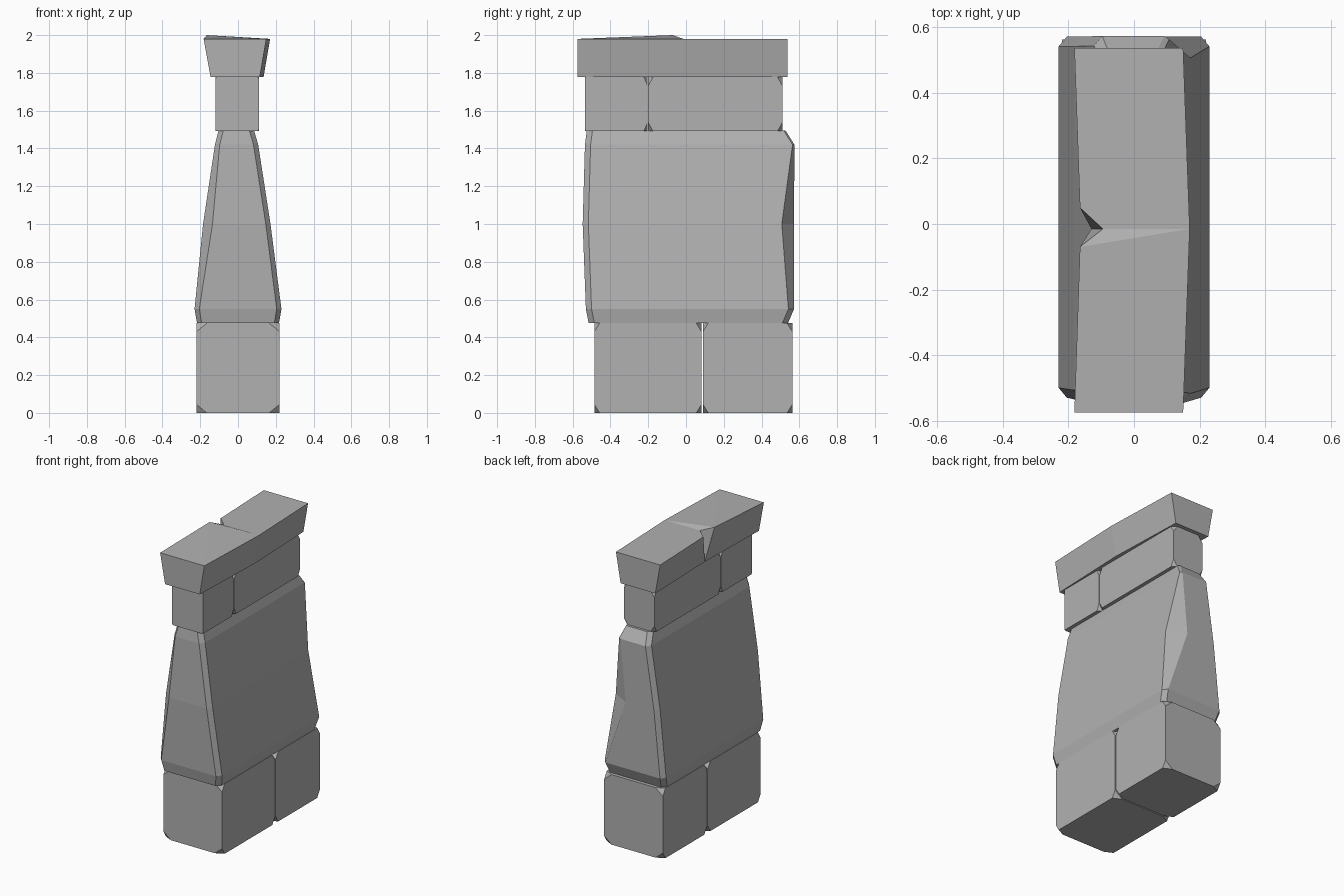
import bpy, bmesh

if "Cube" in bpy.data.objects:
    bpy.data.objects.remove(bpy.data.objects["Cube"])

stone = bpy.data.materials.new("grey_stone")
stone.diffuse_color = (0.44, 0.44, 0.44, 1)
stone.use_nodes = True
stone.node_tree.nodes["Principled BSDF"].inputs["Base Color"].default_value = stone.diffuse_color


def make(name, verts, faces):
    me = bpy.data.meshes.new(name)
    me.from_pydata(verts, [], faces)
    bm = bmesh.new()
    bm.from_mesh(me)
    if not faces:
        bmesh.ops.convex_hull(bm, input=bm.verts[:])
        bmesh.ops.dissolve_limit(bm, angle_limit=0.01, verts=bm.verts[:], edges=bm.edges[:])
    bmesh.ops.recalc_face_normals(bm, faces=bm.faces[:])
    bm.to_mesh(me)
    bm.free()
    me.materials.append(stone)
    ob = bpy.data.objects.new(name, me)
    bpy.context.collection.objects.link(ob)
    return ob


def chipped_block(name, lo, hi, chip, chip_front=True):
    """Box whose corners are cut off by chip = (dx, dy, dz)."""
    pts = []
    for i in range(8):
        side = [(i >> a) & 1 for a in range(3)]
        k = 1 if chip_front or side[1] else 0.2
        for axis in range(3):
            p = [hi[a] if side[a] else lo[a] for a in range(3)]
            p[axis] += k * (-chip[axis] if side[axis] else chip[axis])
            pts.append(p)
    return make(name, pts, [])


# Base and upper stones
chipped_block("base_stone_front", (-0.22, -0.485, 0), (0.22, 0.082, 0.475), (0.055, 0.028, 0.045))
chipped_block("base_stone_back", (-0.22, 0.09, 0), (0.22, 0.563, 0.475), (0.055, 0.028, 0.045))
chipped_block("upper_stone_front", (-0.12, -0.535, 1.492), (0.11, -0.203, 1.777), (0.03, 0.02, 0.045), False)
chipped_block("upper_stone_back", (-0.12, -0.20, 1.492), (0.11, 0.51, 1.777), (0.03, 0.025, 0.045))

# Tapered body: z, left, right, front, back, then corner cuts FL, FR, BR, BL
c = (0.025, 0.03)
levels = [
    (0.475, -0.217, 0.217, -0.515, 0.54, c, c, c, c),
    (0.55, -0.23, 0.23, -0.53, 0.572, c, c, c, c),
    (1.0, -0.185, 0.172, -0.547, 0.572, (0.05, 0.04), c, (0.12, 0.065), c),
    (1.42, -0.122, 0.107, -0.535, 0.574, c, c, (0.015, 0.01), c),
    (1.495, -0.103, 0.085, -0.525, 0.527, c, c, (0.015, 0.01), c),
]
verts, faces = [], []
for z, l, r, f, b, fl, fr, br, bl in levels:
    verts += [(l, f + fl[1], z), (l + fl[0], f, z), (r - fr[0], f, z), (r, f + fr[1], z),
              (r, b - br[1], z), (r - br[0], b, z), (l + bl[0], b, z), (l, b - bl[1], z)]
for k in range(len(levels) - 1):
    for i in range(8):
        j = (i + 1) % 8
        faces.append((k * 8 + i, k * 8 + j, k * 8 + 8 + j, k * 8 + 8 + i))
n = len(verts)
faces += [tuple(range(8)), tuple(range(n - 8, n))]
make("tapered_body", verts, faces)

# Cap slab: flared ends, slight mid bend and a notch broken out of the left edge
zb, zt = 1.777, 1.98
cap = []
for y in (-0.575, 0.537):
    cap += [(-0.145, y, zb), (0.115, y, zb), (0.15, y, zt), (-0.182, y, zt)]
cap += [(-0.13, -0.015, zb), (0.135, -0.015, zb), (0.17, -0.015, zt),
        (-0.165, -0.07, 2.0), (-0.095, -0.015, zt), (-0.165, 0.05, zt)]
make("cap_slab", cap, [
    (0, 1, 2, 3), (4, 5, 6, 7),
    (0, 8, 9, 1), (8, 4, 5, 9),
    (1, 9, 10, 2), (9, 5, 6, 10),
    (0, 3, 11, 8), (8, 13, 7, 4), (8, 11, 12), (8, 12, 13),
    (3, 2, 11), (2, 10, 11), (11, 10, 12), (12, 10, 13), (13, 10, 6, 7)])
